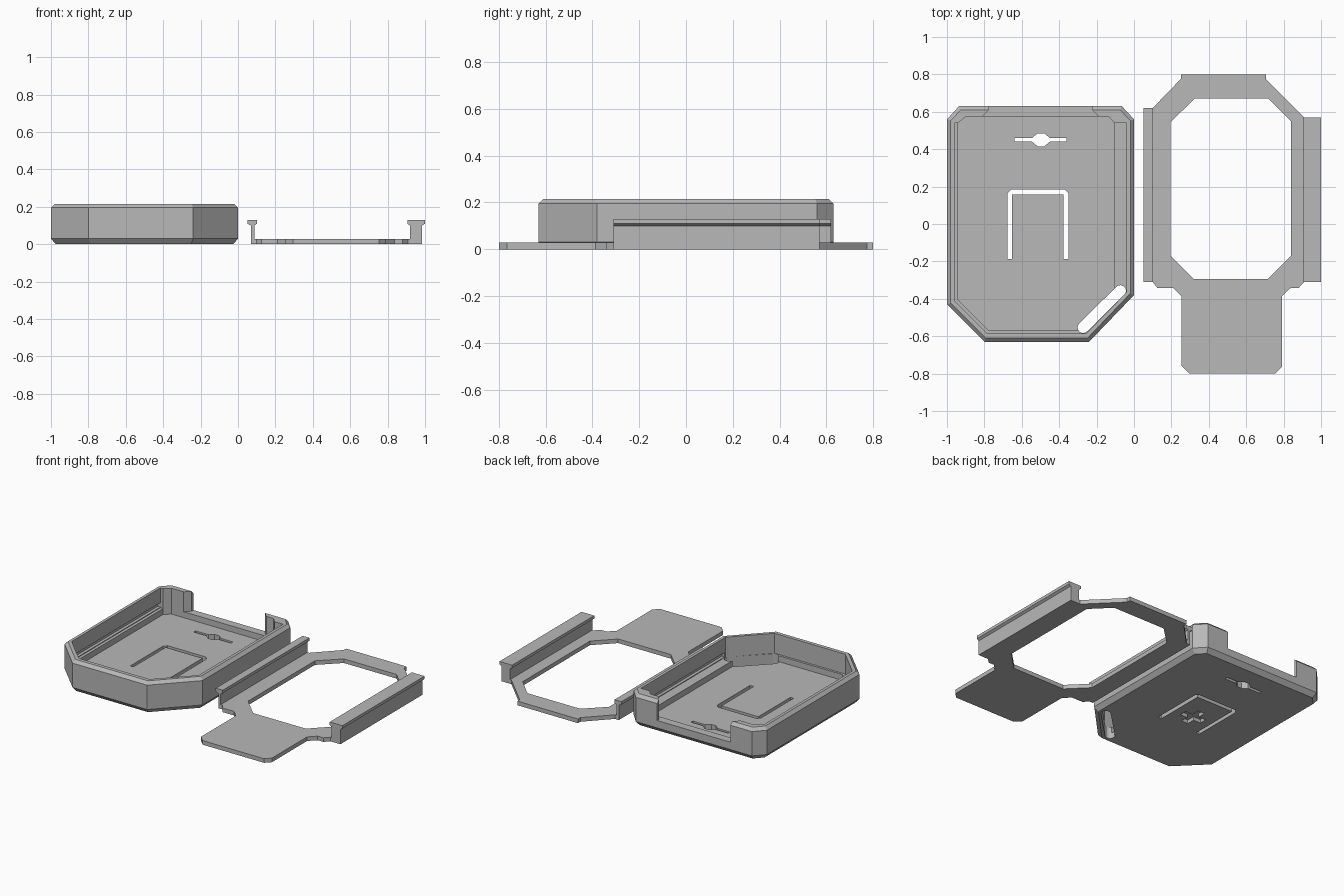
import bpy, bmesh, math

if "Cube" in bpy.data.objects:
    bpy.data.objects.remove(bpy.data.objects["Cube"])

grey = bpy.data.materials.new("plain grey")
grey.diffuse_color = (0.48, 0.48, 0.48, 1)
grey.use_nodes = True
grey.node_tree.nodes["Principled BSDF"].inputs["Base Color"].default_value = grey.diffuse_color


def loft(name, rings):
    """Solid through a stack of matching rings: (points, z)."""
    bm = bmesh.new()
    loops = [[bm.verts.new((x, y, z)) for x, y in pts] for pts, z in rings]
    n = len(loops[0])
    bm.faces.new(loops[0][::-1])
    bm.faces.new(loops[-1])
    for a, b in zip(loops, loops[1:]):
        for i in range(n):
            j = (i + 1) % n
            bm.faces.new((a[i], a[j], b[j], b[i]))
    bmesh.ops.recalc_face_normals(bm, faces=bm.faces)
    me = bpy.data.meshes.new(name)
    bm.to_mesh(me)
    bm.free()
    me.materials.append(grey)
    ob = bpy.data.objects.new(name, me)
    bpy.context.collection.objects.link(ob)
    return ob


def prism(name, pts, z0, z1):
    return loft(name, [(pts, z0), (pts, z1)])


def rect(x0, x1, y0, y1):
    return [(x0, y0), (x1, y0), (x1, y1), (x0, y1)]


def inset(pts, d):
    """Move every edge of a counter-clockwise convex outline inward by d."""
    out = []
    for i, p in enumerate(pts):
        a, b = pts[i - 1], pts[(i + 1) % len(pts)]
        n1 = (a[1] - p[1], p[0] - a[0])
        n2 = (p[1] - b[1], b[0] - p[0])
        l1, l2 = math.hypot(*n1), math.hypot(*n2)
        n1 = (n1[0] / l1, n1[1] / l1)
        n2 = (n2[0] / l2, n2[1] / l2)
        k = d / (1 + n1[0] * n2[0] + n1[1] * n2[1])
        out.append((p[0] + (n1[0] + n2[0]) * k, p[1] + (n1[1] + n2[1]) * k))
    return out


def combine(ob, other, op='DIFFERENCE'):
    """Apply a boolean and remove the helper."""
    mod = ob.modifiers.new("cut", 'BOOLEAN')
    mod.operation, mod.object, mod.solver = op, other, 'EXACT'
    dg = bpy.context.evaluated_depsgraph_get()
    me = bpy.data.meshes.new_from_object(ob.evaluated_get(dg))
    ob.modifiers.clear()
    ob.data = me
    bpy.data.objects.remove(other)


# Case: eight-sided tray with bevelled top and bottom edges
outline = [(-1, -0.43), (-0.8, -0.63), (-0.24, -0.63), (0, -0.38),
           (0, 0.56), (-0.065, 0.63), (-0.935, 0.63), (-1, 0.56)]
case = loft("case", [(inset(outline, 0.025), 0), (outline, 0.03),
                     (outline, 0.195), (inset(outline, 0.02), 0.215)])

# Lower cavity, then the wider cavity above the ledges
combine(case, prism("lower_cavity", [
    (-0.94, -0.405), (-0.775, -0.57), (-0.27, -0.57), (-0.105, -0.4),
    (-0.105, 0.54), (-0.135, 0.575), (-0.9, 0.575), (-0.94, 0.54)], 0.04, 0.3))
combine(case, prism("upper_cavity", [
    (-0.96, -0.41), (-0.785, -0.585), (-0.255, -0.585), (-0.04, -0.365),
    (-0.04, 0.54), (-0.105, 0.54), (-0.135, 0.575), (-0.9, 0.575),
    (-0.94, 0.54), (-0.96, 0.54)], 0.08, 0.3))

# Opening in the back wall
combine(case, prism("back_opening", [
    (-0.81, 0.5), (-0.19, 0.5), (-0.19, 0.575), (-0.225, 0.61), (-0.225, 0.7),
    (-0.775, 0.7), (-0.775, 0.61), (-0.81, 0.575)], 0.08, 0.3))

# Rail grooves in both side walls
for x0, x1, y0 in ((-0.98, -0.95, -0.4), (-0.05, -0.02, -0.355)):
    combine(case, prism("groove", rect(x0, x1, y0, 0.54), 0.085, 0.115))

# Narrow slot with a six-sided middle
combine(case, prism("slot", [
    (-0.64, 0.44), (-0.545, 0.44), (-0.515, 0.415), (-0.48, 0.415),
    (-0.45, 0.44), (-0.36, 0.44), (-0.36, 0.46), (-0.45, 0.46),
    (-0.48, 0.485), (-0.515, 0.485), (-0.545, 0.46), (-0.64, 0.46)], -0.1, 0.07))

# U-shaped slit around the spring tab
combine(case, prism("tab_slit", [
    (-0.677, -0.187), (-0.653, -0.187), (-0.653, 0.158), (-0.377, 0.158),
    (-0.377, -0.187), (-0.35, -0.187), (-0.35, 0.165), (-0.37, 0.185),
    (-0.657, 0.185), (-0.677, 0.165)], -0.1, 0.07))

# Cross-shaped recess under the tab
c, a, b = (-0.515, -0.05), 0.025, 0.08
cross = [(-a, -b), (a, -b), (a, -a), (b, -a), (b, a), (a, a),
         (a, b), (-a, b), (-a, a), (-b, a), (-b, -a), (-a, -a)]
combine(case, prism("cross", [(c[0] + x, c[1] + y) for x, y in cross], -0.1, 0.025))

# Round-ended slot along the front right corner
p, q, r = (-0.272, -0.553), (-0.073, -0.357), 0.03
ang = math.atan2(q[1] - p[1], q[0] - p[0])
slot = []
for (cx, cy), start in ((q, ang - math.pi / 2), (p, ang + math.pi / 2)):
    for i in range(9):
        t = start + math.pi * i / 8
        slot.append((cx + r * math.cos(t), cy + r * math.sin(t)))
combine(case, prism("corner_slot", slot, -0.1, 0.16))

# Sliding frame: flat plate with front tab and a large window
frame = prism("frame_plate", [
    (0.07, -0.31), (0.1, -0.31), (0.125, -0.342), (0.21, -0.342),
    (0.255, -0.388), (0.255, -0.76), (0.295, -0.8), (0.755, -0.8),
    (0.79, -0.765), (0.79, -0.388), (0.837, -0.342), (0.88, -0.342),
    (0.91, -0.31), (0.985, -0.31), (0.985, 0.57), (0.91, 0.57),
    (0.705, 0.775), (0.705, 0.8), (0.25, 0.8), (0.25, 0.775),
    (0.1, 0.62), (0.07, 0.62)], 0, 0.028)
combine(frame, prism("window", [
    (0.195, -0.17), (0.32, -0.295), (0.715, -0.295), (0.84, -0.17),
    (0.84, 0.55), (0.72, 0.67), (0.325, 0.67), (0.195, 0.545)], -0.1, 0.1))

# Side rails: upright web with a wider flange on top
for side, web, flange, y1 in (("left", (0.07, 0.087), (0.05, 0.102), 0.62),
                              ("right", (0.92, 0.985), (0.905, 1.0), 0.57)):
    rail = prism(side + "_rail", rect(*web, -0.31, y1), 0, 0.12)
    top = loft("flange", [(rect(*web, -0.31, y1), 0.1),
                          (rect(*flange, -0.31, y1), 0.11),
                          (rect(*flange, -0.31, y1), 0.13)])
    combine(rail, top, 'UNION')
